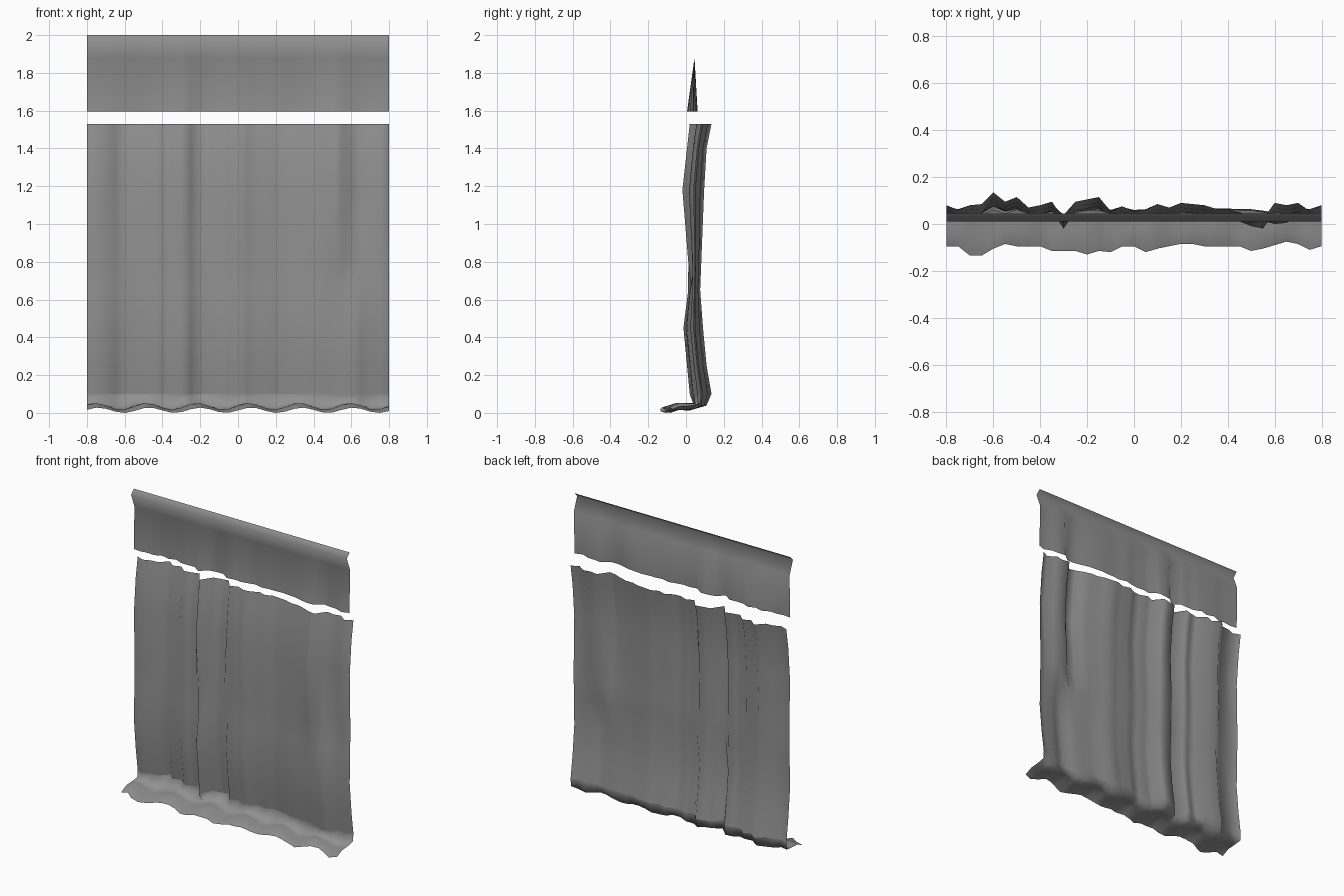
import bpy
import bmesh
import math

default_cube = bpy.data.objects.get("Cube")
if default_cube:
    bpy.data.objects.remove(default_cube, do_unlink=True)

# One plain cloth colour
cloth = bpy.data.materials.new("grey cloth")
cloth.use_nodes = True
grey = (0.28, 0.28, 0.28, 1)
cloth.diffuse_color = grey
cloth.node_tree.nodes["Principled BSDF"].inputs["Base Color"].default_value = grey

# Depth of each pleat column, and reach of the trailing hem, in hundredths
upper = [8, 6, 8, 8.5, 13.5, 9.5, 11.5, 7, 8, 9.5, 2, 9.5, 10.5, 11.5, 5.5, 7.5, 5.5,
         6, 8.5, 7, 9, 8.5, 8, 6.5, 6.5, 5, 3, 2, 9, 8, 9, 5.5, 8]
# Low down, the pleat near the left edge wanders outward
lower = upper[:25] + [6, 6, 5, 3.5, 4, 7, 6, 8]
reach = [9, 9, 13, 13, 10, 8, 9, 9, 9, 11, 11, 11, 12.5, 11, 11.5, 9, 9,
         11.5, 10, 9, 8, 8, 9, 9, 9, 9, 11, 10, 8.5, 7, 8, 10.5, 9]
columns = len(upper)
width = 1.6
pleat_middle = 0.075


def column_x(i):
    return width * (i / (columns - 1) - 0.5)


def fold(pleats, i, middle, strength):
    """Depth of the cloth at a column, for a given middle and fold strength."""
    return middle + (pleats[i] / 100 - pleat_middle) * strength


def ripple(i, phase=0):
    """Regular wave across the cloth, from -1 to 1."""
    return math.cos(math.tau * (column_x(i) + 0.2) / 0.27 + phase)


def make_sheet(name, rows):
    """Build a cloth sheet; each row maps a column to its depth and height."""
    bm = bmesh.new()
    grid = [[bm.verts.new((column_x(i), *row(i))) for i in range(columns)]
            for row in rows]
    for above, below in zip(grid, grid[1:]):
        for i in range(columns - 1):
            face = bm.faces.new((below[i], below[i + 1], above[i + 1], above[i]))
            face.smooth = True
    mesh = bpy.data.meshes.new(name)
    bm.to_mesh(mesh)
    bm.free()
    mesh.materials.append(cloth)
    bpy.context.collection.objects.link(bpy.data.objects.new(name, mesh))


def pleated_row(pleats, z, middle, strength):
    return lambda i: (fold(pleats, i, middle, strength), z)


# Header strip: straight bent lip on top, soft folds below
make_sheet("header_strip", [
    pleated_row(upper, 2.0, 0.04, 0),
    pleated_row(upper, 1.97, 0.01, 0),
    pleated_row(upper, 1.88, 0.045, 0),
    lambda i: (fold(upper, i, 0.037, 0.5) + 0.006 * ripple(i), 1.595),
])

# Main curtain: pleats that sway forward twice on the way down
make_sheet("curtain_body", [pleated_row(*r) for r in (
    (upper, 1.53, 0.075, 1), (upper, 1.4, 0.055, 0.9), (upper, 1.18, 0.036, 1),
    (upper, 0.8, 0.045, 0.6), (lower, 0.65, 0.042, 0.55), (lower, 0.45, 0.036, 0.9),
    (lower, 0.25, 0.055, 0.9), (lower, 0.1, 0.075, 1))])

# Trailing hem: cloth dropping to the floor, then spilling forward
make_sheet("trailing_hem", [
    pleated_row(lower, 0.1, 0.075, 1),
    lambda i: (fold(lower, i, 0.072, 0.6), 0.043 + 0.01 * ripple(i, 1)),
    lambda i: (fold(lower, i, 0.015, 0.3), 0.032 + 0.02 * ripple(i, 0.6)),
    lambda i: (-0.45 * reach[i] / 100, 0.034 + 0.018 * ripple(i, 0.3)),
    lambda i: (-0.005 - reach[i] / 100, 0.014 + 0.014 * ripple(i)),
])
